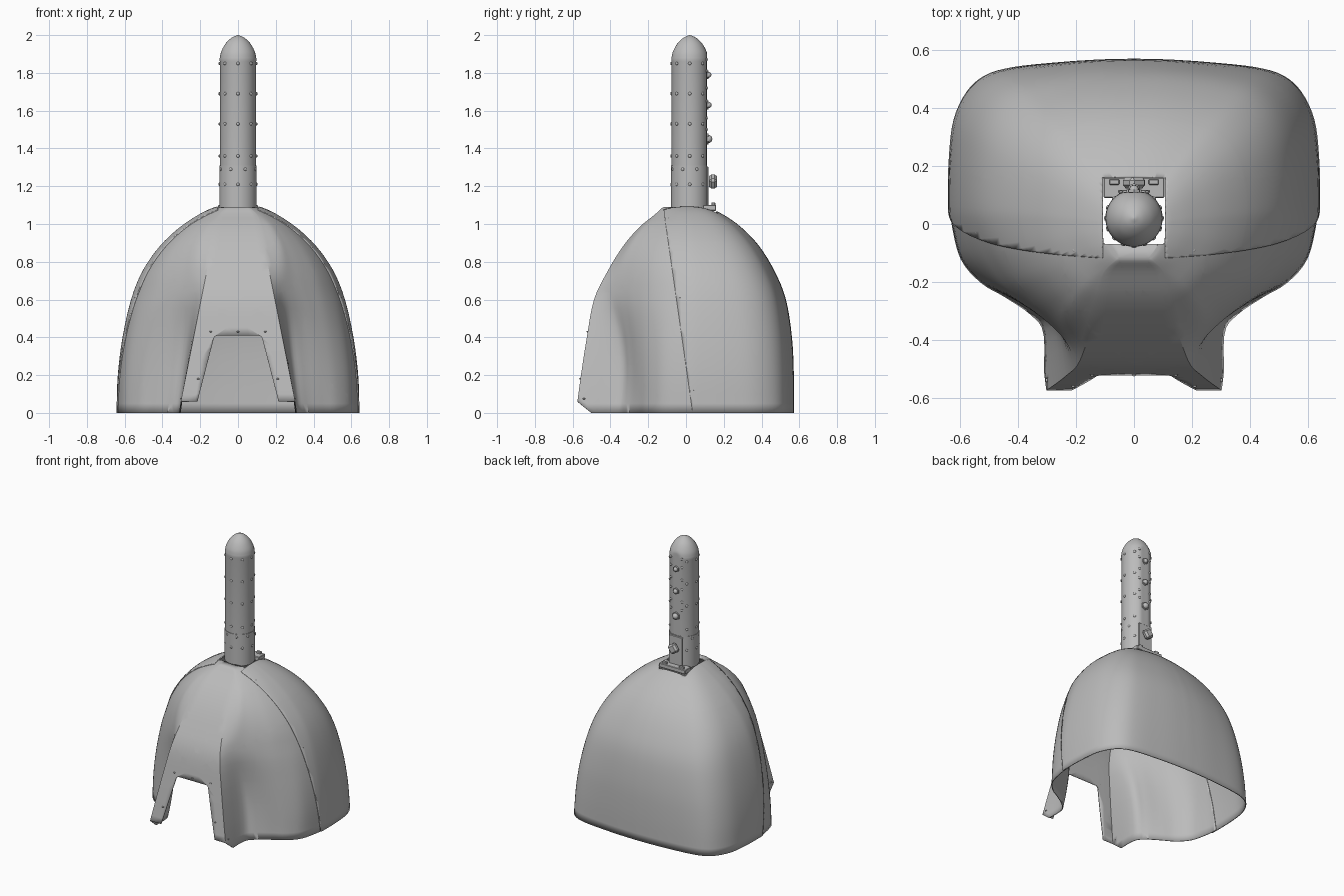
import bpy, bmesh, math
from mathutils import Vector, Matrix
from mathutils.bvhtree import BVHTree

if "Cube" in bpy.data.objects:
    bpy.data.objects.remove(bpy.data.objects["Cube"])

grey = bpy.data.materials.new("plain grey")
grey.use_nodes = True
grey.diffuse_color = (0.5, 0.5, 0.5, 1)
grey.node_tree.nodes["Principled BSDF"].inputs["Base Color"].default_value = (0.5, 0.5, 0.5, 1)


def finish(bm, name, angle=35):
    mesh = bpy.data.meshes.new(name)
    bm.to_mesh(mesh)
    bm.free()
    mesh.materials.append(grey)
    obj = bpy.data.objects.new(name, mesh)
    bpy.context.collection.objects.link(obj)
    bpy.ops.object.select_all(action="DESELECT")
    bpy.context.view_layer.objects.active = obj
    obj.select_set(True)
    bpy.ops.object.shade_smooth_by_angle(angle=math.radians(angle))
    return obj


def spline(points, steps):
    """Catmull-Rom curve through points of any dimension."""
    pts = [Vector(p) for p in points]
    pts = [2 * pts[0] - pts[1]] + pts + [2 * pts[-1] - pts[-2]]
    out = []
    for a, b, c, d in zip(pts, pts[1:], pts[2:], pts[3:]):
        for i in range(steps):
            t = i / steps
            out.append(b + 0.5 * t * (c - a + t * (2 * a - 5 * b + 4 * c - d + t * (3 * (b - c) + d - a))))
    return out + [pts[-2]]


def cut_region(bm, planes):
    """Remove the convex region lying behind every plane (point, normal)."""
    planes = [(Vector(p), Vector(n).normalized()) for p, n in planes]
    for p, n in planes:
        bmesh.ops.bisect_plane(bm, geom=bm.verts[:] + bm.edges[:] + bm.faces[:],
                               plane_co=p, plane_no=n, dist=1e-5)
    gone = [f for f in bm.faces
            if all((f.calc_center_median() - p).dot(n) < 0 for p, n in planes)]
    bmesh.ops.delete(bm, geom=gone, context="FACES")


# Dome outline: height, half width, rear depth, front depth
PROFILE = [(0, .637, .567, .583), (.2, .63, .567, .556), (.4, .605, .557, .525),
           (.6, .56, .525, .487), (.75, .5, .465, .415), (.88, .41, .385, .335),
           (.98, .305, .29, .25), (1.05, .2, .19, .165), (1.083, .13, .11, .13),
           (1.09, .1, .05, .115)]
# Cheek sections (fractions of width and front depth) and rear sections
CHEEK_LOW = [(.49, .66), (.56, .54), (.7, .435), (.83, .35), (.94, .21), (.99, 0)]
CHEEK_MID = [(.42, .86), (.53, .73), (.67, .59), (.81, .43), (.92, .22), (.985, 0)]
CHEEK_TOP = [(.58, .94), (.68, .84), (.78, .69), (.87, .51), (.95, .26), (.99, 0)]
REAR_LOW = [(1, .15), (.995, .4), (.97, .63), (.9, .8), (.8, .9), (.65, .95), (.4, .98), (.2, .995), (0, 1)]
REAR_TOP = [(1, .15), (.98, .38), (.93, .58), (.84, .74), (.7, .86), (.53, .92), (.35, .965), (.18, .99), (0, 1)]


def blend(a, b, t):
    return [Vector(p).lerp(Vector(q), t) for p, q in zip(a, b)]


def section(z, w, rear, front):
    if z < .65:
        cheek = blend(CHEEK_LOW, CHEEK_MID, (z / .65) ** 2)
    else:
        cheek = blend(CHEEK_MID, CHEEK_TOP, min(1, (z - .65) / .35))
    dent = 1 - .07 * max(0, math.sin(math.pi * z / .62))
    cheek[0] *= dent
    cheek[1] *= (1 + dent) / 2
    snout = min(.315 - .2 * z, .5 * w)
    half = [(snout, -front)] + [(x * w, -y * front) for x, y in cheek]
    half += [(x * w, y * rear) for x, y in blend(REAR_LOW, REAR_TOP, min(1, z))]
    half = [Vector((snout * i / 4, -front)) for i in range(4)] + spline(half, 4)
    ring = half + [Vector((-p.x, p.y)) for p in half[-2:0:-1]]
    return [(p.x, p.y, z) for p in ring]


def dome():
    bm = bmesh.new()
    rings = [[bm.verts.new(co) for co in section(*level)] for level in spline(PROFILE, 4)]
    for low, high in zip(rings, rings[1:]):
        for i in range(len(low)):
            j = (i + 1) % len(low)
            bm.faces.new((low[i], low[j], high[j], high[i]))
    bm.faces.new(rings[-1])
    return bm


def thicken(obj, amount):
    mod = obj.modifiers.new("thickness", "SOLIDIFY")
    mod.thickness = amount
    mod.offset = -1


surface = dome()
tree = BVHTree.FromBMesh(surface)
surface.free()
SEAM = Vector((0, -.12, 1.09))
SEAM_NORMAL = Vector((0, 1.09, .155)).normalized()

# Front shell with its arched opening and bevelled feet
front = dome()
cut_region(front, [(SEAM + SEAM_NORMAL * .05, -SEAM_NORMAL)])
arch = [((0, -.3, 0), (0, 1, 0)), ((0, 0, .41), (0, 0, 1))]
for s in (-1, 1):
    arch.append(((s * .215, 0, .06), (s * .32, 0, .083)))
    arch.append(((s * .113, 0, .41), (s * .5, 0, .75)))
    arch.append(((s * .127, 0, .397), (s * .8, 0, .5)))
cut_region(front, arch)
cut_region(front, [((0, -.575, .06), (0, .06, .075))])
thicken(finish(front, "front_shell", 28), .006)

# Rear shell, slightly larger so it overlaps, with a notch for the mast
rear = dome()
cut_region(rear, [(SEAM, SEAM_NORMAL)])
cut_region(rear, [((.107, 0, 0), (1, 0, 0)), ((-.107, 0, 0), (-1, 0, 0)),
                  ((0, .16, 0), (0, 1, 0)), ((0, 0, .9), (0, 0, -1))])
bmesh.ops.scale(rear, vec=(1.01, 1.007, 1.003), verts=rear.verts)
thicken(finish(rear, "rear_shell"), .008)

# Mast: lathed tube with a pointed cap and a flattened rear strip
CENTRE, RADIUS, FLAT = .02, .098, .11


def lathe(name, profile, flat, sides=48):
    bm = bmesh.new()
    rings = []
    for r, z in profile:
        rings.append([bm.verts.new((r * math.sin(a), min(CENTRE - r * math.cos(a), flat), z))
                      for a in (math.tau * i / sides for i in range(sides))])
    for low, high in zip(rings, rings[1:]):
        for i in range(sides):
            j = (i + 1) % sides
            bm.faces.new((low[i], low[j], high[j], high[i]))
    bm.faces.new(rings[-1])
    bm.faces.new(rings[0][::-1])
    return finish(bm, name, 30)


cap = [(p.x, p.y) for p in spline([(RADIUS, 1.87), (.09, 1.91), (.066, 1.955), (.035, 1.985), (.003, 2)], 4)]
lathe("mast", [(RADIUS - .002, 1.08), (RADIUS - .002, 1.86)] + cap, FLAT)
lathe("mast_sleeve", [(RADIUS + .001, 1.085), (RADIUS + .001, 1.31)], FLAT + .002)


def box(name, centre, size, turn=0, bevel=.003):
    bm = bmesh.new()
    bmesh.ops.create_cube(bm, size=1)
    bmesh.ops.scale(bm, vec=size, verts=bm.verts)
    bmesh.ops.bevel(bm, geom=bm.edges[:], offset=bevel, segments=1, affect="EDGES")
    bm.transform(Matrix.Translation(centre) @ Matrix.Rotation(turn, 4, "Y"))
    return finish(bm, name)


# Rear bracket at the foot of the mast
box("bracket_plate", (0, .113, 1.2), (.11, .01, .21))
box("bracket_foot", (0, .125, 1.085), (.21, .07, .03))
box("latch_block", (0, .143, 1.225), (.065, .04, .065), math.radians(35), .012)
for s in (-1, 1):
    box("bracket_lug", (s * .068, .145, 1.105), (.035, .02, .02))


def knob(name, z, radius):
    """Hexagonal nut with a domed button, facing the rear."""
    bm = bmesh.new()
    bmesh.ops.create_cone(bm, cap_ends=True, segments=6, radius1=radius, radius2=radius, depth=.012)
    bmesh.ops.create_uvsphere(bm, u_segments=16, v_segments=8, radius=radius * .75,
                              matrix=Matrix.Translation((0, 0, .005)))
    bm.transform(Matrix.Translation((0, FLAT + .003, z)) @ Matrix.Rotation(-math.pi / 2, 4, "X"))
    finish(bm, name)


for z, r in ((1.79, .022), (1.63, .023), (1.45, .029)):
    knob("rear_knob", z, r)


def rivets(name, places, radius):
    bm = bmesh.new()
    for co, normal in places:
        turn = normal.to_track_quat("Z", "Y").to_matrix().to_4x4()
        bmesh.ops.create_uvsphere(bm, u_segments=8, v_segments=6, radius=radius,
                                  matrix=Matrix.Translation(co) @ turn @ Matrix.Diagonal((1, 1, .6, 1)))
    finish(bm, name)


# Rivet rows round the mast
places = []
for z in (1.85, 1.69, 1.53, 1.36, 1.29, 1.21):
    for i in range(8):
        a = math.tau * (i + (.5 if z == 1.29 else 0)) / 8
        out = Vector((math.sin(a), -math.cos(a), 0))
        if out.y < .9:
            places.append((out * RADIUS + Vector((0, CENTRE, z)), out))
for z in (1.87, 1.81, 1.72, 1.65, 1.56, 1.5):
    for s in (-1, 1):
        places.append((Vector((s * .045, FLAT, z)), Vector((0, 1, 0))))
rivets("mast_rivets", places, .009)

# Rivets on the shells, dropped onto the surface
places = []
for s in (-1, 1):
    rays = [((s * .145, -2, .43), (0, 1, 0)), ((s * .21, -2, .18), (0, 1, 0)),
            ((s * 2, -.54, .075), (-s, 0, 0)), ((s * 2, -.09, 1.03), (-s, 0, 0)),
            ((s * 2, -.03, .61), (-s, 0, 0)), ((s * 2, .04, .12), (-s, 0, 0))]
    if s > 0:
        rays.append(((0, -2, .43), (0, 1, 0)))
    for start, way in rays:
        hit, normal, _, _ = tree.ray_cast(Vector(start), Vector(way))
        if hit:
            places.append((hit + normal * .003, normal))
rivets("shell_rivets", places, .007)
